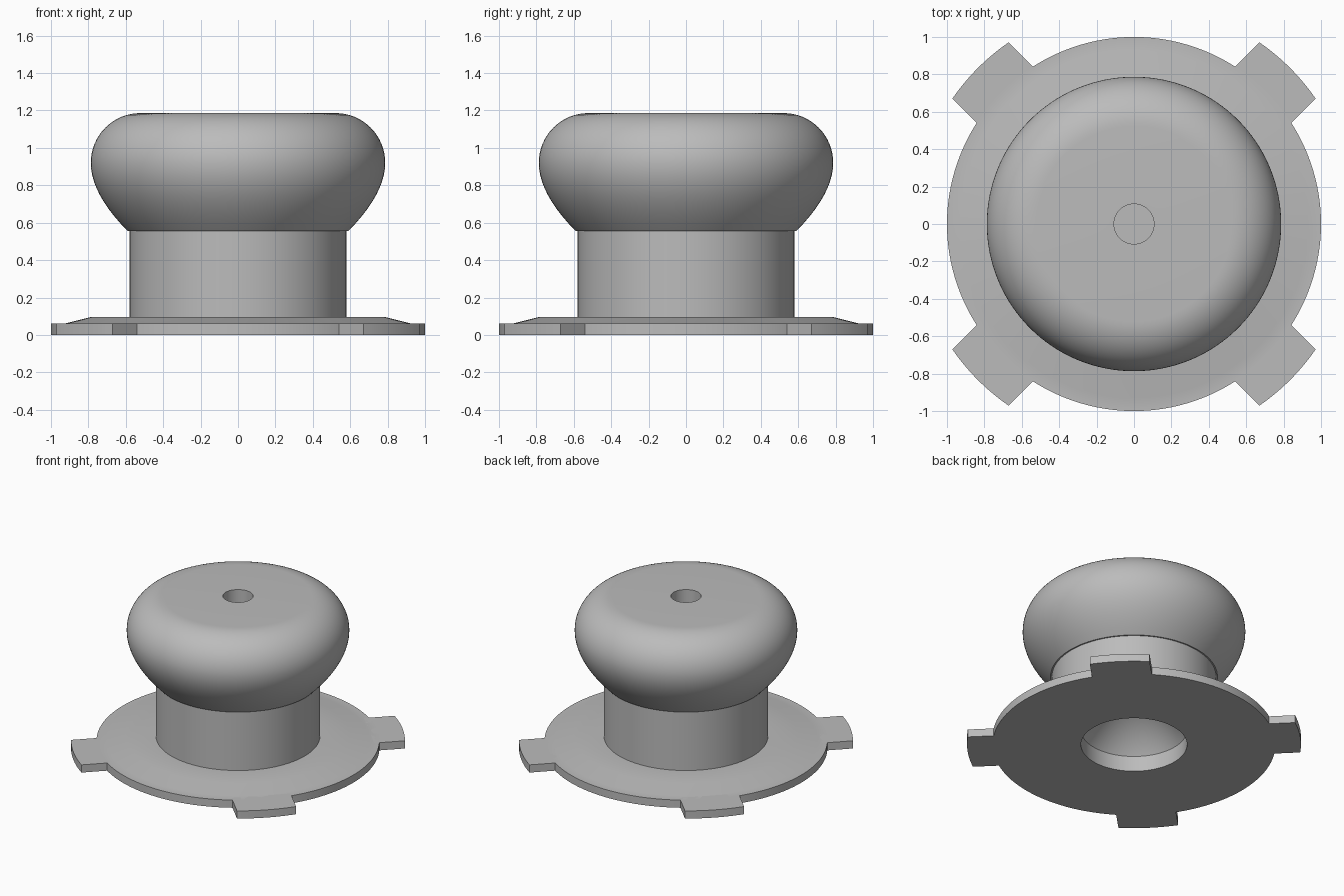
import bpy
import bmesh
from math import sin, cos, pi, radians

cube = bpy.data.objects.get("Cube")
if cube:
    bpy.data.objects.remove(cube)

grey = bpy.data.materials.new("plain grey")
grey.use_nodes = True
colour = (0.5, 0.5, 0.5, 1)
grey.diffuse_color = colour
grey.node_tree.nodes["Principled BSDF"].inputs["Base Color"].default_value = colour


def finish(bm, name):
    bmesh.ops.recalc_face_normals(bm, faces=bm.faces)
    mesh = bpy.data.meshes.new(name)
    bm.to_mesh(mesh)
    bm.free()
    ob = bpy.data.objects.new(name, mesh)
    bpy.context.collection.objects.link(ob)
    mesh.materials.append(grey)
    bpy.ops.object.select_all(action="DESELECT")
    ob.select_set(True)
    bpy.context.view_layer.objects.active = ob
    bpy.ops.object.shade_smooth_by_angle(angle=radians(30))
    return ob


def lathe(name, profile, steps=128):
    """Revolve a radius/height profile around z."""
    bm = bmesh.new()
    verts = [bm.verts.new((r, 0, z)) for r, z in profile]
    edges = [bm.edges.new(pair) for pair in zip(verts, verts[1:])]
    bmesh.ops.spin(bm, geom=verts + edges, axis=(0, 0, 1), cent=(0, 0, 0),
                   steps=steps, angle=2 * pi, use_duplicate=False)
    bmesh.ops.remove_doubles(bm, verts=bm.verts, dist=0.0001)
    return finish(bm, name)


# Knob and flange body: tapered bore, flat base, rim, neck, flared head, blind hole
bore = [(0, 0.6), (0.375, 0.12), (0.375, 0)]
flange = [(1, 0), (1, 0.06), (0.93, 0.06), (0.79, 0.095), (0.58, 0.095)]
neck = [(0.58, 0.555), (0.59, 0.555)]
flare = []
for i in range(1, 10):
    t = i / 10
    a, b, c = (1 - t) ** 2, 2 * t * (1 - t), t * t
    flare.append((a * 0.59 + b * 0.787 + c * 0.787, a * 0.555 + b * 0.755 + c * 0.92))
crown = [(0.522 + 0.265 * cos(i * pi / 32), 0.92 + 0.266 * sin(i * pi / 32))
         for i in range(17)]
hole = [(0.107, 1.186), (0.107, 0.8), (0, 0.8)]
lathe("knob_body", bore + flange + neck + flare + crown + hole)

# Four locking tabs with curved ends on the diagonals
for k, label in enumerate(("back_left", "back_right", "front_right", "front_left")):
    bm = bmesh.new()
    half, reach = 0.212, 1.18
    outline = [(0.94, half), (0.94, -half)]
    for i in range(13):
        y = -half + 2 * half * i / 12
        outline.append(((reach ** 2 - y * y) ** 0.5, y))
    face = bm.faces.new([bm.verts.new((x, y, 0)) for x, y in outline])
    top = bmesh.ops.extrude_face_region(bm, geom=[face], use_keep_orig=True)
    bmesh.ops.translate(bm, vec=(0, 0, 0.06),
                        verts=[v for v in top["geom"] if isinstance(v, bmesh.types.BMVert)])
    tab = finish(bm, "tab_" + label)
    tab.rotation_euler.z = pi / 4 + k * pi / 2
